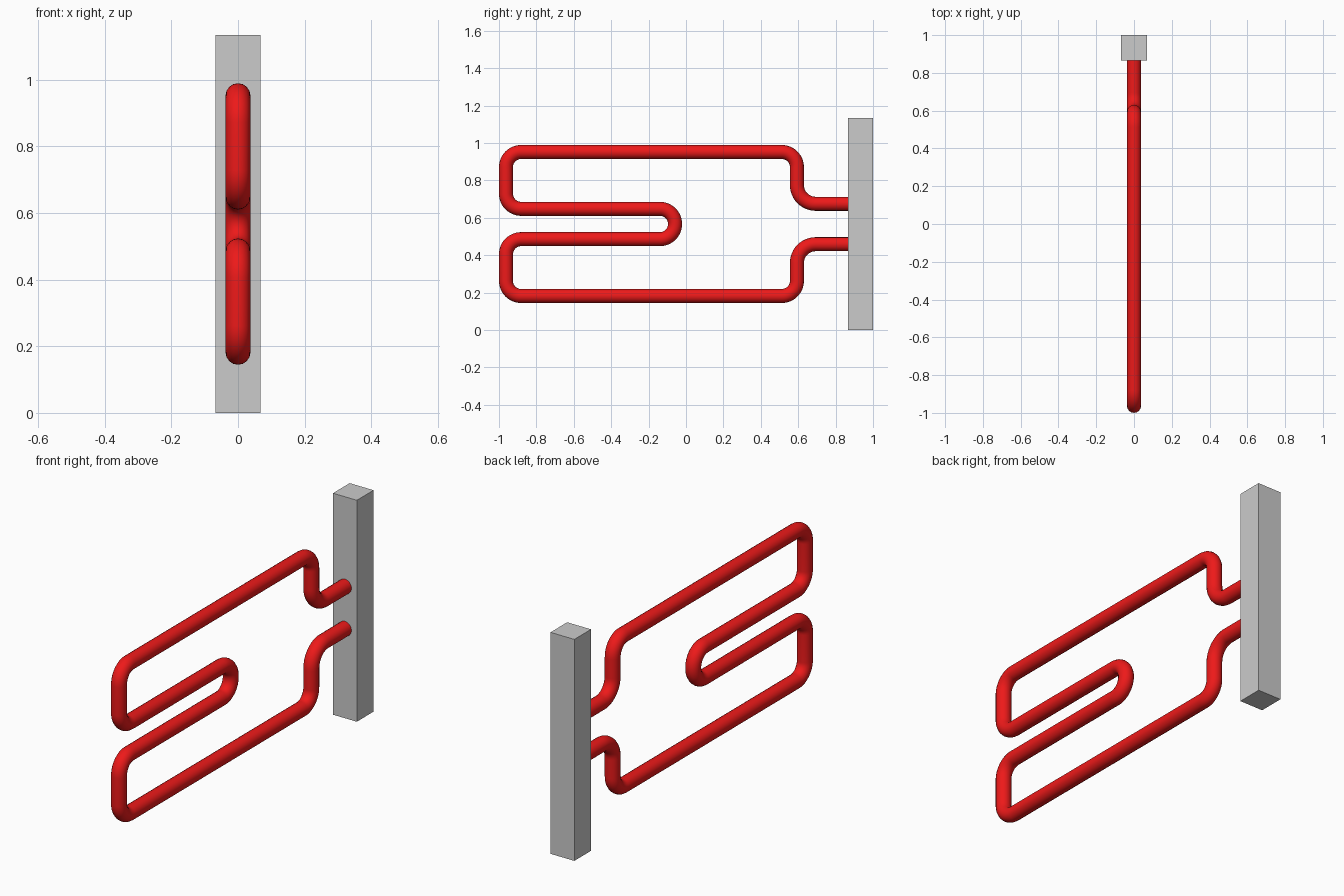
import bpy
from mathutils import Vector

if "Cube" in bpy.data.objects:
    bpy.data.objects.remove(bpy.data.objects["Cube"])

MID_Z = 0.567      # the rail is symmetric about this height
TUBE_R = 0.0375
STEPS = 12         # segments per bend


def material(name, rgba):
    mat = bpy.data.materials.new(name)
    mat.diffuse_color = rgba
    mat.use_nodes = True
    mat.node_tree.nodes["Principled BSDF"].inputs["Base Color"].default_value = mat.diffuse_color
    return mat


def fillet(points):
    """Round each inner corner (y, z, radius) of a path with an arc."""
    pts = [Vector((0, y, z)) for y, z, _ in points]
    out = [pts[0]]
    for i in range(1, len(pts) - 1):
        p, r = pts[i], points[i][2]
        a = (pts[i - 1] - p).normalized()
        b = (pts[i + 1] - p).normalized()
        centre = p + (a + b) * r          # all corners are right angles
        for k in range(STEPS + 1):
            t = k / STEPS
            d = (-b).slerp(-a, t) * r
            q = centre + d
            if (q - out[-1]).length > 1e-4:
                out.append(q)
    out.append(pts[-1])
    return out


# Upper half of the bent rail, from the post to the middle of the U-bend
half = [
    (0.88, 0.108, 0),
    (0.593, 0.108, 0.10),
    (0.593, 0.385, 0.081),
    (-0.9625, 0.385, 0.081),
    (-0.9625, 0.081, 0.081),
    (-0.0585, 0.081, 0.081),
    (-0.0585, 0.0, 0),
]
upper = fillet(half)
if (upper[-1] - upper[-2]).length < 1e-4:
    upper.pop()
lower = [Vector((0, p.y, -p.z)) for p in reversed(upper[:-1])]
path = upper + lower

# Sweep a round tube along the full path
curve = bpy.data.curves.new("bent_rail", 'CURVE')
curve.dimensions = '3D'
curve.bevel_depth = TUBE_R
curve.bevel_resolution = 6
curve.use_fill_caps = True
spline = curve.splines.new('POLY')
spline.points.add(len(path) - 1)
for sp, p in zip(spline.points, path):
    sp.co = (0, p.y, p.z + MID_Z, 1)
rail = bpy.data.objects.new("bent_rail", curve)
bpy.context.collection.objects.link(rail)
bpy.context.view_layer.objects.active = rail
rail.select_set(True)
bpy.ops.object.convert(target='MESH')
rail = bpy.context.view_layer.objects.active
bpy.ops.object.shade_smooth_by_angle()
rail.data.materials.clear()
rail.data.materials.append(material("red_paint", (0.85, 0.01, 0.01, 1)))

# Square wall post
bpy.ops.mesh.primitive_cube_add(size=1, location=(0, 0.9325, 0.567))
post = bpy.context.object
post.name = "wall_post"
post.scale = (0.135, 0.135, 1.134)
bpy.ops.object.transform_apply(location=False, rotation=False, scale=True)
